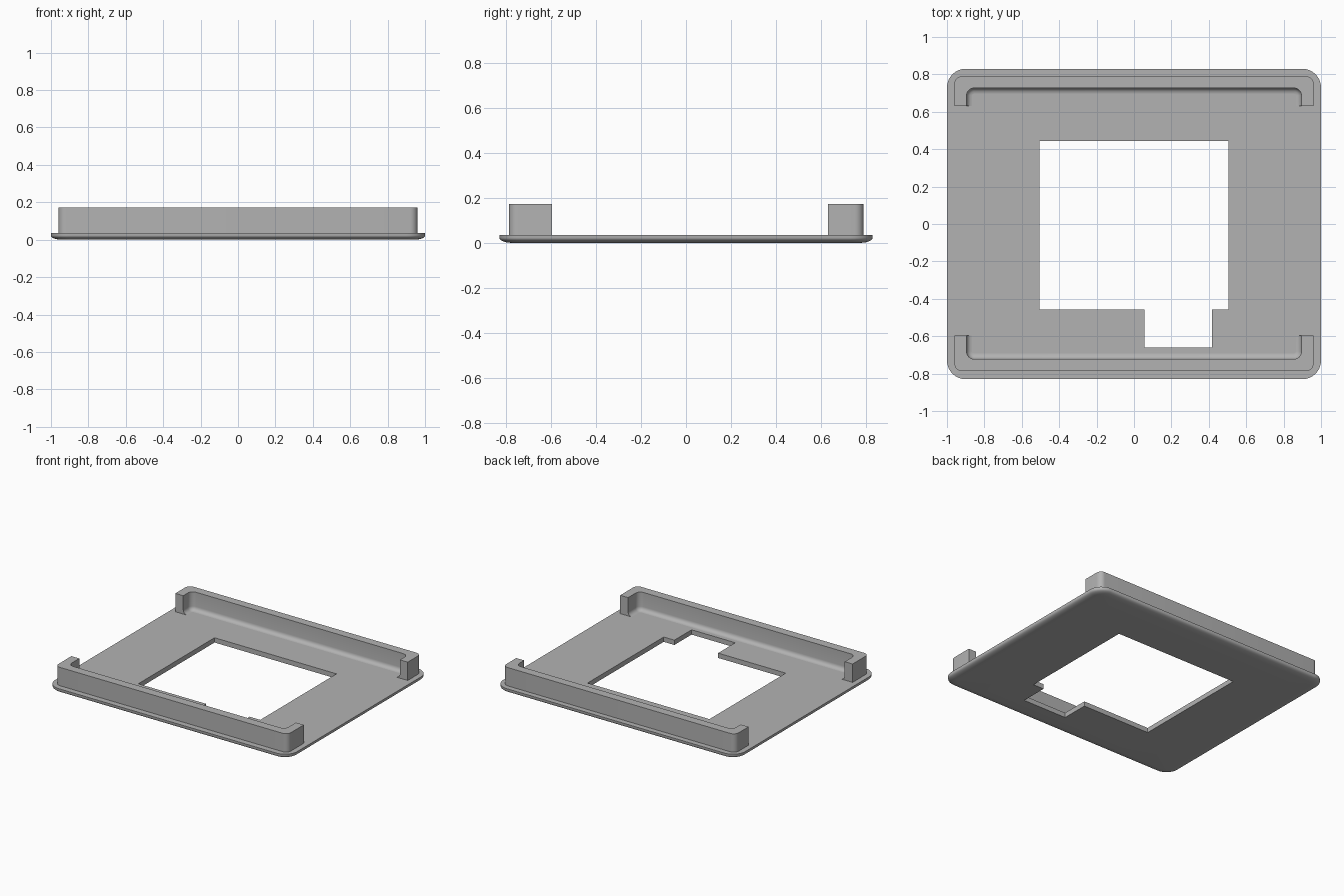
import bpy, bmesh, math

cube = bpy.data.objects.get("Cube")
if cube:
    bpy.data.objects.remove(cube, do_unlink=True)

grey = bpy.data.materials.new("plain grey")
grey.use_nodes = True
colour = (0.45, 0.45, 0.45, 1)
grey.diffuse_color = colour
grey.node_tree.nodes["Principled BSDF"].inputs["Base Color"].default_value = colour

PLATE_TOP, WALL_TOP = 0.036, 0.173


def arc(cx, cy, r, start, end, n=8):
    """Points on a corner arc, angles in degrees."""
    angles = [math.radians(start + (end - start) * i / n) for i in range(n + 1)]
    return [(cx + r * math.cos(a), cy + r * math.sin(a)) for a in angles]


def rounded_rect(hx, hy, r):
    pts = []
    for i, (sx, sy) in enumerate([(1, 1), (-1, 1), (-1, -1), (1, -1)]):
        pts += arc(sx * (hx - r), sy * (hy - r), r, 90 * i, 90 * i + 90)
    return pts


def ring(bm, pts, z):
    return [bm.verts.new((x, y, z)) for x, y in pts]


def bridge(bm, low, high):
    n = len(low)
    for i in range(n):
        j = (i + 1) % n
        bm.faces.new((low[i], low[j], high[j], high[i]))


def loop_edges(bm, ring_verts):
    return [bm.edges.get((v, ring_verts[i - 1])) for i, v in enumerate(ring_verts)]


def finish(bm, name):
    bmesh.ops.recalc_face_normals(bm, faces=bm.faces[:])
    mesh = bpy.data.meshes.new(name)
    bm.to_mesh(mesh)
    bm.free()
    mesh.materials.append(grey)
    obj = bpy.data.objects.new(name, mesh)
    bpy.context.collection.objects.link(obj)
    bpy.ops.object.select_all(action="DESELECT")
    obj.select_set(True)
    bpy.context.view_layer.objects.active = obj
    bpy.ops.object.shade_smooth_by_angle(angle=math.radians(35))


# Base plate: rounded underside edge, notched window through the middle
bm = bmesh.new()
outer = []
for k in range(7):
    a = math.radians(15 * k)
    inset = 0.06 * (1 - math.sin(a))
    outer.append(ring(bm, rounded_rect(1 - inset, 0.83 - inset, 0.1 - inset),
                      0.022 * (1 - math.cos(a))))
outer.append(ring(bm, rounded_rect(1, 0.83, 0.1), PLATE_TOP))
for low, high in zip(outer, outer[1:]):
    bridge(bm, low, high)
window = [(-0.504, 0.443), (-0.504, -0.457), (0.055, -0.457), (0.055, -0.66),
          (0.416, -0.66), (0.416, -0.457), (0.504, -0.457), (0.504, 0.443)]
hole_low, hole_high = ring(bm, window, 0), ring(bm, window, PLATE_TOP)
bridge(bm, hole_low, hole_high)
for rim, hole, z in ((outer[0], hole_low, -1), (outer[-1], hole_high, 1)):
    bmesh.ops.triangle_fill(bm, use_beauty=True, normal=(0, 0, z),
                            edges=loop_edges(bm, rim) + loop_edges(bm, hole))
finish(bm, "base_plate")


def wall_outline(y_out, y_in, y_end, flare):
    """U-shaped outline opening towards -y; flare widens it on the inside."""
    x_out, x_in, r = 0.96, 0.895 - flare, 0.04
    y_in -= flare
    ri = r - flare
    return (arc(x_out - r, y_out - r, r, 0, 90)
            + arc(r - x_out, y_out - r, r, 90, 180)
            + [(-x_out, y_end), (-x_in, y_end)]
            + arc(ri - x_in, y_in - ri, ri, 180, 90)
            + arc(x_in - ri, y_in - ri, ri, 90, 0)
            + [(x_in, y_end), (x_out, y_end)])


# Raised end walls with a small fillet at the inner foot
def end_wall(name, side, y_out, y_in, y_end):
    bm = bmesh.new()
    rings = []
    f = 0.03
    for k in range(6):
        a = math.radians(18 * k)
        pts = wall_outline(y_out, y_in, y_end, f * (1 - math.sin(a)))
        rings.append(ring(bm, [(x, y * side) for x, y in pts],
                          PLATE_TOP + f * (1 - math.cos(a))))
    pts = wall_outline(y_out, y_in, y_end, 0)
    rings.append(ring(bm, [(x, y * side) for x, y in pts], WALL_TOP))
    for low, high in zip(rings, rings[1:]):
        bridge(bm, low, high)
    bm.faces.new(rings[-1])
    bm.faces.new(rings[0])
    finish(bm, name)


end_wall("back_wall", 1, 0.79, 0.727, 0.632)
end_wall("front_wall", -1, 0.787, 0.722, 0.595)
